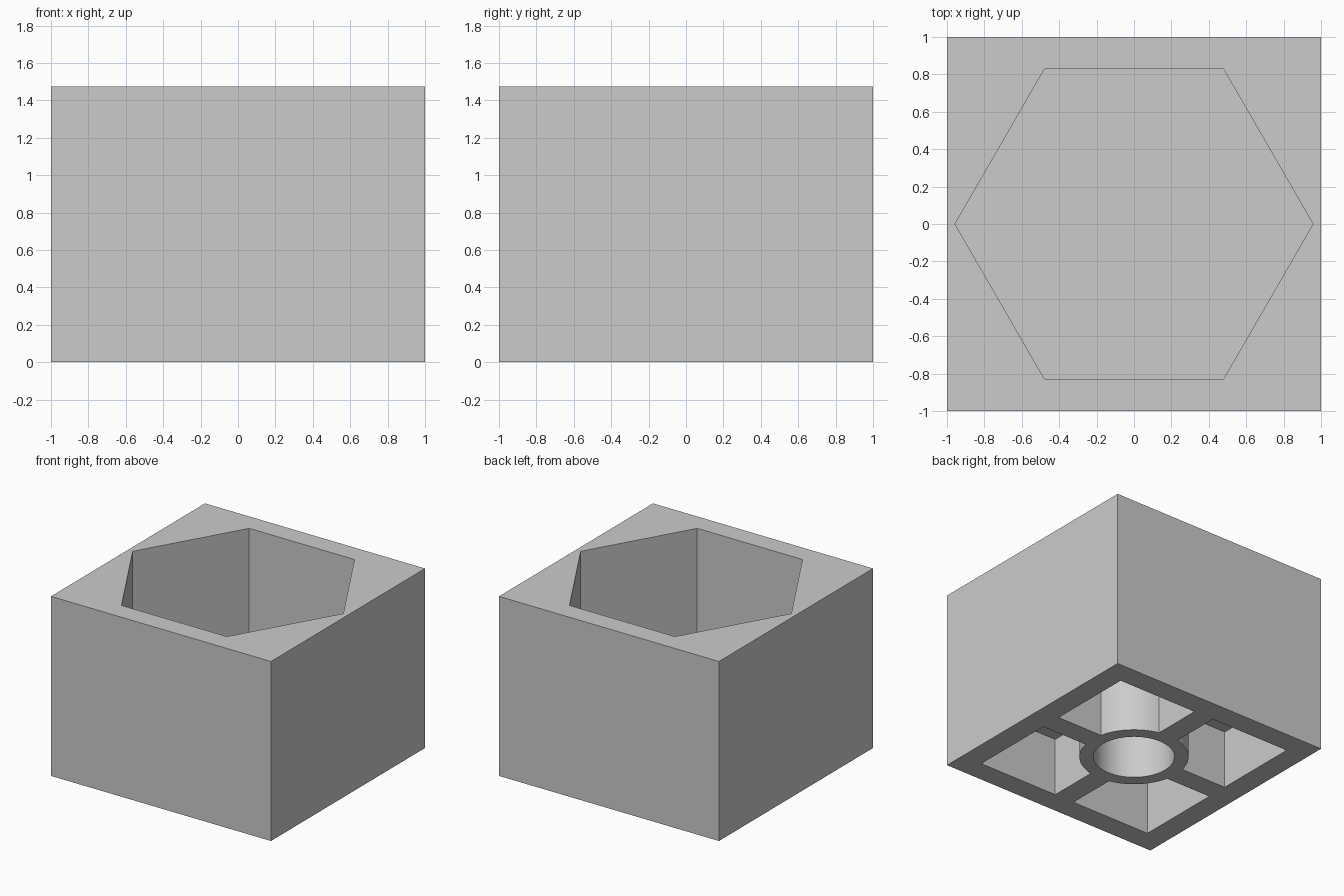
import bpy
import math

cube = bpy.data.objects.get("Cube")
if cube:
    bpy.data.objects.remove(cube, do_unlink=True)

HEIGHT = 1.475        # overall height
WALL = 0.184          # outer wall thickness around the underside pockets
RIB = 0.09            # half thickness of the cross ribs
DEPTH = 0.48          # depth of the underside pockets
FLOOR = 0.56          # level of the hexagonal well's floor
HEX_R = 0.957         # corner radius of the well
TUBE_OUT, TUBE_IN = 0.411, 0.305
OVER = 0.1            # cutter overshoot

grey = bpy.data.materials.new("plain_grey")
grey.use_nodes = True
colour = (0.6, 0.6, 0.6, 1)
grey.diffuse_color = colour
grey.node_tree.nodes["Principled BSDF"].inputs["Base Color"].default_value = colour


def box(name, x, y, z):
    """Box spanning the given (low, high) ranges."""
    bpy.ops.mesh.primitive_cube_add(size=1, location=[sum(r) / 2 for r in (x, y, z)])
    ob = bpy.context.object
    ob.name = name
    ob.scale = [r[1] - r[0] for r in (x, y, z)]
    bpy.ops.object.transform_apply(location=True, scale=True)
    ob.data.materials.append(grey)
    return ob


def prism(name, sides, radius, low, high, turn=0):
    """Upright prism or cylinder on the centre axis."""
    bpy.ops.mesh.primitive_cylinder_add(vertices=sides, radius=radius, depth=high - low,
                                        location=(0, 0, (low + high) / 2),
                                        rotation=(0, 0, turn))
    ob = bpy.context.object
    ob.name = name
    bpy.ops.object.transform_apply(location=True, rotation=True)
    ob.data.materials.append(grey)
    return ob


def cut(target, cutter):
    """Subtract the cutter from the target, then discard the cutter."""
    mod = target.modifiers.new("cut", 'BOOLEAN')
    mod.operation = 'DIFFERENCE'
    mod.solver = 'EXACT'
    mod.object = cutter
    bpy.ops.object.select_all(action='DESELECT')
    bpy.context.view_layer.objects.active = target
    target.select_set(True)
    bpy.ops.object.modifier_apply(modifier=mod.name)
    bpy.data.objects.remove(cutter, do_unlink=True)


# Block
block = box("block", (-1, 1), (-1, 1), (0, HEIGHT))

# Hexagonal well in the top, with corners pointing left and right
cut(block, prism("well_cutter", 6, HEX_R, FLOOR, HEIGHT + OVER, math.radians(30)))

# Four underside pockets, rounded off where they meet the central tube
for sx in (-1, 1):
    for sy in (-1, 1):
        x = sorted((sx * RIB, sx * (1 - WALL)))
        y = sorted((sy * RIB, sy * (1 - WALL)))
        pocket = box("pocket_cutter", x, y, (-OVER, DEPTH))
        cut(pocket, prism("tube_cutter", 64, TUBE_OUT, -2 * OVER, DEPTH + OVER))
        cut(block, pocket)

# Bore of the central tube
cut(block, prism("bore_cutter", 64, TUBE_IN, -OVER, DEPTH))

# Smooth the round walls, keep every corner sharp
bpy.ops.object.select_all(action='DESELECT')
bpy.context.view_layer.objects.active = block
block.select_set(True)
bpy.ops.object.shade_smooth_by_angle(angle=math.radians(30))
